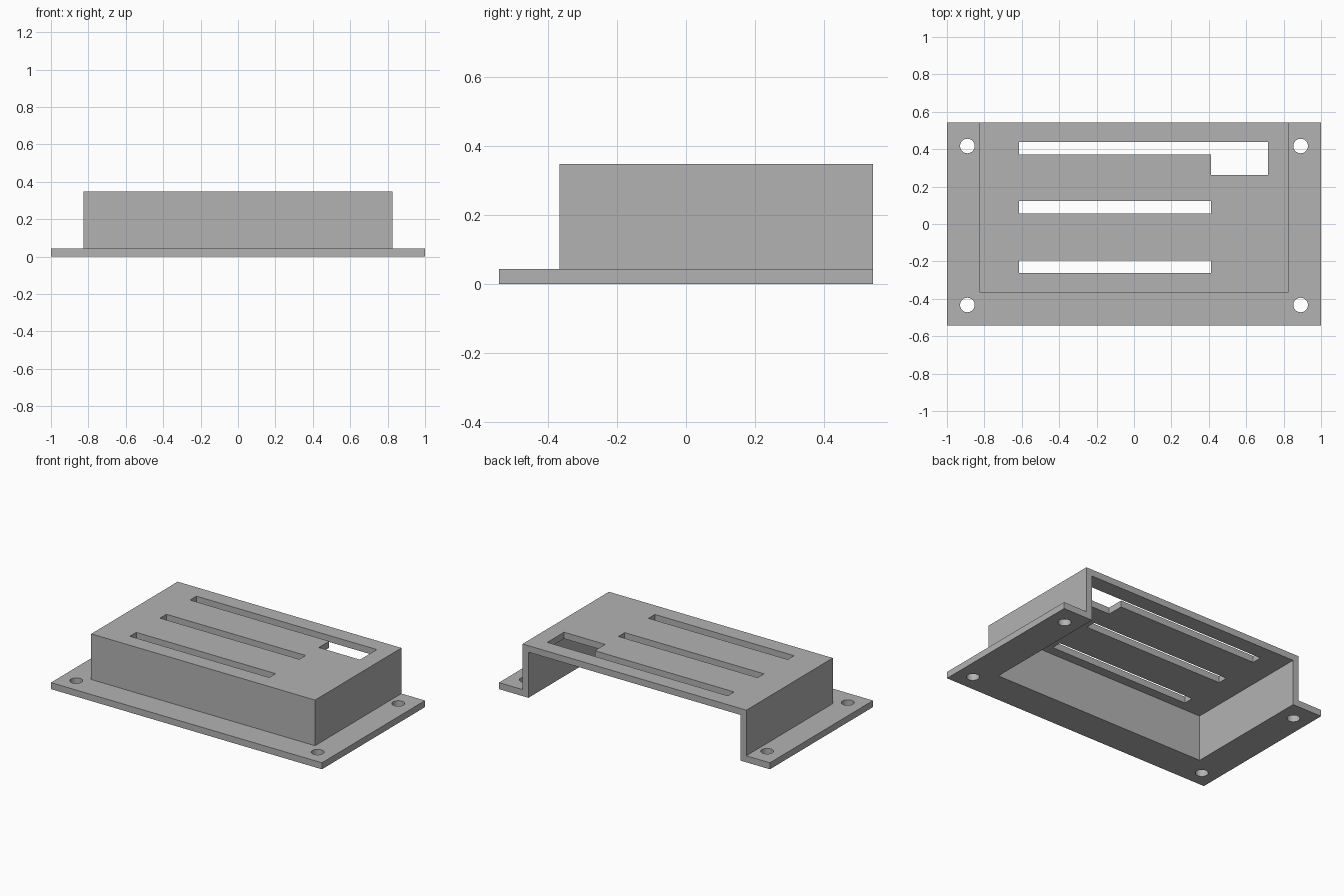
import bpy
import math

cube = bpy.data.objects.get("Cube")
if cube:
    bpy.data.objects.remove(cube, do_unlink=True)

W, D, H = 1.0, 0.5435, 0.348      # half width, half depth, height
T = 0.0435                        # sheet thickness
BOX_X, BOX_FRONT = 0.826, -0.3675  # raised housing extents
OVER = 0.1                        # cutter overshoot

grey = bpy.data.materials.new("plain grey")
grey.use_nodes = True
colour = (0.45, 0.45, 0.45, 1)
grey.diffuse_color = colour
grey.node_tree.nodes["Principled BSDF"].inputs["Base Color"].default_value = colour


def box(name, x0, x1, y0, y1, z0, z1):
    bpy.ops.mesh.primitive_cube_add(size=1)
    ob = bpy.context.object
    ob.name = name
    for v in ob.data.vertices:
        v.co = (x1 if v.co.x > 0 else x0,
                y1 if v.co.y > 0 else y0,
                z1 if v.co.z > 0 else z0)
    return ob


def combine(target, other, operation):
    mod = target.modifiers.new(operation.title(), 'BOOLEAN')
    mod.operation = operation
    mod.solver = 'EXACT'
    mod.object = other
    bpy.ops.object.select_all(action='DESELECT')
    bpy.context.view_layer.objects.active = target
    target.select_set(True)
    bpy.ops.object.modifier_apply(modifier=mod.name)
    bpy.data.objects.remove(other, do_unlink=True)


# Mounting flange joined to the raised housing
cover = box("vented_cover", -W, W, -D, D, 0, T)
combine(cover, box("housing", -BOX_X, BOX_X, BOX_FRONT, D, 0, H), 'UNION')

# Hollow inside, open at the bottom and the back
combine(cover, box("cavity", -BOX_X + T, BOX_X - T, BOX_FRONT + T, D + OVER,
                   -OVER, H - T), 'DIFFERENCE')

# Three long vent slots and a rectangular window at the end of the rear one
for y in (-0.261, 0.056, 0.372):
    combine(cover, box("slot", -0.615, 0.413, y, y + 0.067, H - OVER, H + OVER),
            'DIFFERENCE')
combine(cover, box("window", 0.40, 0.717, 0.372, 0.439, H - OVER, H + OVER),
        'DIFFERENCE')
combine(cover, box("window", 0.413, 0.717, 0.262, 0.439, H - OVER, H + OVER),
        'DIFFERENCE')

# Screw holes in the flange corners
for side in (-1, 1):
    for y in (-0.433, 0.417):
        bpy.ops.mesh.primitive_cylinder_add(vertices=32, radius=0.039, depth=0.2,
                                            location=(side * 0.891, y, 0))
        combine(cover, bpy.context.object, 'DIFFERENCE')

cover.data.materials.clear()
cover.data.materials.append(grey)
for face in cover.data.polygons:
    face.material_index = 0
bpy.ops.object.select_all(action='DESELECT')
cover.select_set(True)
bpy.context.view_layer.objects.active = cover
bpy.ops.object.shade_smooth_by_angle(angle=math.radians(30))
